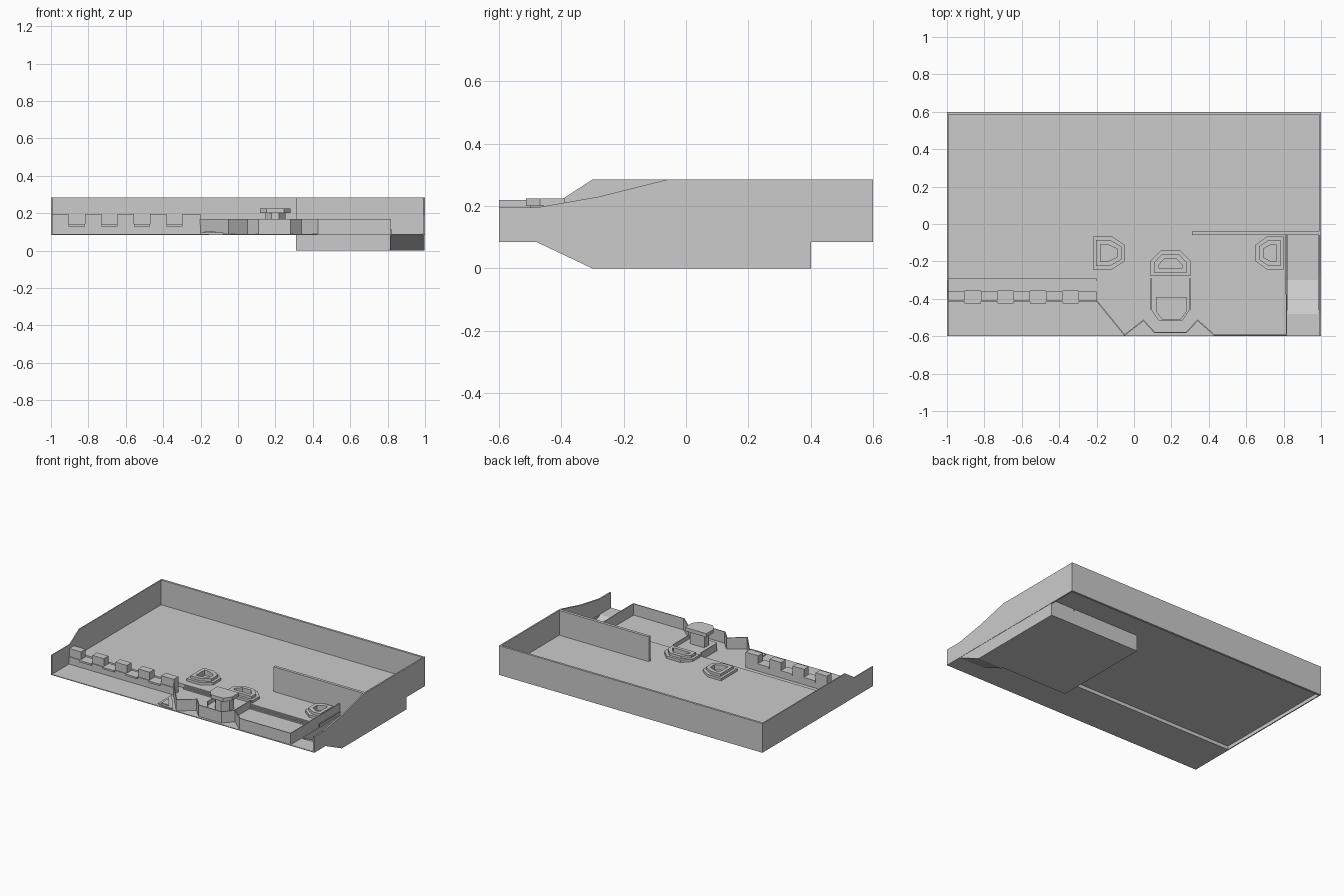
import bpy, bmesh
from mathutils import Matrix, Vector

old = bpy.data.objects.get("Cube")
if old:
    bpy.data.objects.remove(old, do_unlink=True)

stone = bpy.data.materials.new("plain_grey")
stone.use_nodes = True
grey = (0.6, 0.6, 0.6, 1)
stone.diffuse_color = grey
stone.node_tree.nodes["Principled BSDF"].inputs["Base Color"].default_value = grey


def finish(name, bm):
    bmesh.ops.recalc_face_normals(bm, faces=bm.faces)
    mesh = bpy.data.meshes.new(name)
    bm.to_mesh(mesh)
    bm.free()
    mesh.materials.append(stone)
    ob = bpy.data.objects.new(name, mesh)
    bpy.context.collection.objects.link(ob)
    return ob


def extrude(name, points, direction):
    """Solid made from a flat outline pushed along a direction."""
    bm = bmesh.new()
    face = bm.faces.new([bm.verts.new(p) for p in points])
    moved = bmesh.ops.extrude_face_region(bm, geom=[face], use_keep_orig=True)["geom"]
    bmesh.ops.translate(bm, vec=direction,
                        verts=[v for v in moved if isinstance(v, bmesh.types.BMVert)])
    return finish(name, bm)


def prism(name, outline, z0, z1):
    return extrude(name, [(x, y, z0) for x, y in outline], (0, 0, z1 - z0))


def side_plate(name, profile, x0, x1):
    return extrude(name, [(x0, y, z) for y, z in profile], (x1 - x0, 0, 0))


def box(name, x0, x1, y0, y1, z0, z1):
    return prism(name, [(x0, y0), (x1, y0), (x1, y1), (x0, y1)], z0, z1)


def sheet_wall(name, path, z0, z1, thickness=0.006):
    """Thin upright wall that follows a path."""
    bm = bmesh.new()
    low = [bm.verts.new((x, y, z0)) for x, y in path]
    high = [bm.verts.new((x, y, z1)) for x, y in path]
    for i in range(len(path) - 1):
        bm.faces.new([low[i], low[i + 1], high[i + 1], high[i]])
    ob = finish(name, bm)
    mod = ob.modifiers.new("thickness", 'SOLIDIFY')
    mod.thickness = thickness
    mod.offset = 0
    mod.use_even_offset = True
    return ob


LOW, DECK, TOP = 0.085, 0.115, 0.285

# Floors: raised rear deck and lower front strip, leaving the ramp pit open
prism("upper_floor", [(-1, 0.6), (-1, -0.29), (0.82, -0.29), (0.82, -0.05), (1, -0.05), (1, 0.6)],
      DECK - 0.006, DECK)
prism("lower_floor", [(-1, -0.6), (1, -0.6), (1, -0.48), (0.82, -0.48), (0.82, -0.29), (-1, -0.29)],
      LOW, LOW + 0.005)
box("floor_step", -1, 0.82, -0.292, -0.284, LOW, DECK)

# Outer walls
box("back_wall", -1, 1, 0.585, 0.6, LOW, TOP)
side_plate("left_end_wall", [(-0.6, LOW), (0.6, LOW), (0.6, TOP), (-0.3, TOP), (-0.4, 0.22), (-0.6, 0.22)],
           -1, -0.993)
side_plate("right_end_wall", [(-0.6, LOW), (0.6, LOW), (0.6, TOP), (-0.06, TOP), (-0.28, 0.23),
                              (-0.48, 0.195), (-0.6, 0.195)], 0.99, 1)
box("inner_wall", 0.31, 0.99, -0.06, -0.04, LOW, TOP)

# Lower block with tunnel and entry ramp
box("lower_block", 0.31, 0.815, -0.29, 0.4, 0, DECK - 0.004)
tunnel_side = [(-0.48, LOW), (-0.3, 0), (0.4, 0), (0.4, LOW + 0.01), (-0.48, LOW + 0.004)]
side_plate("tunnel_inner_side", tunnel_side, 0.812, 0.82)
side_plate("tunnel_outer_side", tunnel_side, 0.985, 0.998)
side_plate("entry_ramp", [(-0.48, LOW), (-0.3, 0), (0.4, 0), (0.4, 0.006), (-0.3, 0.006), (-0.48, LOW + 0.005)],
           0.82, 0.99)
box("tunnel_end", 0.82, 0.99, 0.39, 0.4, 0, DECK - 0.004)

# Battlement: low wall with merlons between four gaps
box("battlement_base", -1, -0.2, -0.415, -0.36, LOW, 0.14)
gaps = [-0.905 + 0.174 * i for i in range(4)]
starts = [-1] + [g + 0.087 for g in gaps]
ends = gaps + [-0.2]
for i, (a, b) in enumerate(zip(starts, ends)):
    box("merlon_%d" % (i + 1), a, b, -0.41, -0.36, 0.14, 0.195)
for i, g in enumerate(gaps):
    box("gap_sill_%d" % (i + 1), g, g + 0.087, -0.425, -0.355, 0.13, 0.142)

# Zigzag front parapet and its return along the pit
sheet_wall("front_parapet", [(-0.2, -0.41), (-0.05, -0.594), (0.05, -0.515), (0.11, -0.58), (0.28, -0.58),
                             (0.34, -0.515), (0.43, -0.594), (0.815, -0.594), (0.815, -0.38)], LOW, 0.168)
sheet_wall("pit_railing", [(0.812, -0.38), (0.812, -0.05)], LOW, 0.168)

# Small triangular outwork
outwork = [(-0.2, -0.43), (-0.2, -0.58), (-0.15, -0.593), (-0.08, -0.593)]
prism("outwork_base", outwork, LOW, 0.097)
prism("outwork_top", [(-0.18, -0.49), (-0.18, -0.575), (-0.12, -0.575)], 0.097, 0.103)

# Thin steps down to the lower floor on either side of the bastion
for side, (a, b) in {"left": (-0.2, 0.09), "right": (0.3, 0.81)}.items():
    for i in range(3):
        box("%s_step_%d" % (side, i + 1), a, b, -0.298 - 0.006 * i, -0.29, LOW, 0.108 - 0.007 * i)

# Central bastion with side walls, and a capped lookout
prism("bastion", [(0.09, -0.29), (0.09, -0.455), (0.13, -0.515), (0.26, -0.515), (0.30, -0.455), (0.30, -0.29)],
      LOW, DECK)
for side, x in (("left", 0.09), ("right", 0.30)):
    sheet_wall("bastion_%s_wall" % side, [(x, -0.29), (x, -0.46)], LOW, 0.14)


def lookout(name, half, front, back, z0, z1):
    mid, cut = 0.2, 0.045
    prism(name, [(mid - half, back), (mid - half, front + cut), (mid - half + 0.035, front),
                 (mid + half - 0.035, front), (mid + half, front + cut), (mid + half, back)], z0, z1)


lookout("lookout_shaft", 0.055, -0.5, -0.405, DECK, 0.2)
lookout("lookout_cap", 0.082, -0.513, -0.39, 0.2, 0.225)


# Three D-shaped gun pits made of stepped rings
def ring(name, outer, inner, z0, z1, place):
    bm = bmesh.new()
    loops = [[bm.verts.new(place @ Vector((x, y, z))) for x, y in pts]
             for pts, z in ((outer, z0), (outer, z1), (inner, z1), (inner, z0))]
    n = len(outer)
    for k in range(4):
        a, b = loops[k], loops[(k + 1) % 4]
        for i in range(n):
            j = (i + 1) % n
            bm.faces.new([a[i], a[j], b[j], b[i]])
    finish(name, bm)


def d_shape(depth, half, inset):
    d, h, s = depth - inset, half - inset, inset
    return [(s, -h), (d * 0.6, -h), (d, -h * 0.5), (d, h * 0.5), (d * 0.6, h), (s, h)]


def gun_pit(name, x, y, turn, depth, half):
    place = Matrix.Translation((x, y, 0)) @ Matrix.Rotation(turn, 4, 'Z')
    rim, mid, core = (d_shape(depth, half, k) for k in (0, 0.018, 0.042))
    ring(name + "_base", rim, core, DECK - 0.002, 0.132, place)
    ring(name + "_parapet", mid, core, 0.132, 0.15, place)


HALF_TURN = 3.14159
gun_pit("left_gun_pit", 0.8, -0.155, HALF_TURN, 0.15, 0.088)
gun_pit("right_gun_pit", -0.22, -0.155, 0, 0.17, 0.088)
gun_pit("middle_gun_pit", 0.195, -0.278, HALF_TURN / 2, 0.135, 0.107)
